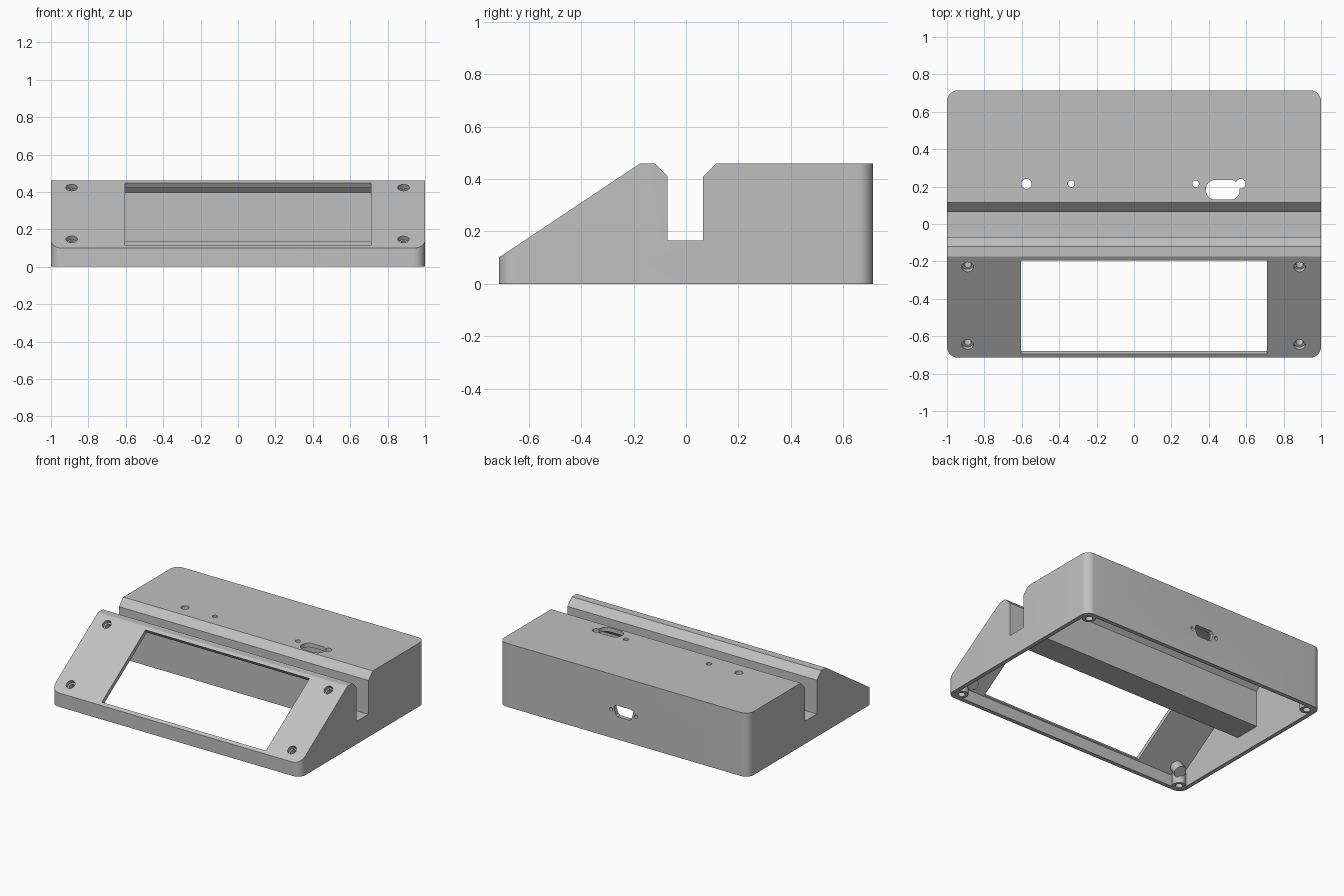
import bpy, bmesh, math
from mathutils import Vector, Matrix

if "Cube" in bpy.data.objects:
    bpy.data.objects.remove(bpy.data.objects["Cube"])

grey = bpy.data.materials.new("light_grey_plastic")
grey.diffuse_color = (0.53, 0.53, 0.53, 1)
grey.use_nodes = True
grey.node_tree.nodes["Principled BSDF"].inputs["Base Color"].default_value = grey.diffuse_color

SLOPE = math.atan2(0.36, 0.54)
NORMAL = Vector((0, -math.sin(SLOPE), math.cos(SLOPE)))


def slope_z(y):
    return 0.10 + (y + 0.715) * 0.36 / 0.54


def prism(name, pts, place, lo, hi):
    """Extrude a 2D outline; place(a, b, t) gives the 3D position."""
    bm = bmesh.new()
    low = [bm.verts.new(place(a, b, lo)) for a, b in pts]
    high = [bm.verts.new(place(a, b, hi)) for a, b in pts]
    bm.faces.new(low)
    bm.faces.new(high[::-1])
    n = len(pts)
    for i in range(n):
        j = (i + 1) % n
        bm.faces.new((low[j], low[i], high[i], high[j]))
    bmesh.ops.recalc_face_normals(bm, faces=bm.faces)
    me = bpy.data.meshes.new(name)
    bm.to_mesh(me)
    bm.free()
    ob = bpy.data.objects.new(name, me)
    bpy.context.collection.objects.link(ob)
    return ob


def rounded(hx, hy, r, cx=0, cy=0, seg=10):
    pts = []
    for k, (sx, sy) in enumerate(((1, 1), (-1, 1), (-1, -1), (1, -1))):
        for i in range(seg + 1):
            a = math.pi / 2 * (k + i / seg)
            pts.append((cx + sx * (hx - r) + r * math.cos(a),
                        cy + sy * (hy - r) + r * math.sin(a)))
    return pts


def along_x(a, b, t):
    return (t, a, b)


def along_y(a, b, t):
    return (a, t, b)


def along_z(a, b, t):
    return (a, b, t)


def rod(name, start, end, r, seg=32):
    start, end = Vector(start), Vector(end)
    d = end - start
    bm = bmesh.new()
    m = Matrix.Translation((start + end) / 2) @ d.to_track_quat('Z', 'Y').to_matrix().to_4x4()
    bmesh.ops.create_cone(bm, cap_ends=True, segments=seg, radius1=r, radius2=r,
                          depth=d.length, matrix=m)
    me = bpy.data.meshes.new(name)
    bm.to_mesh(me)
    bm.free()
    ob = bpy.data.objects.new(name, me)
    bpy.context.collection.objects.link(ob)
    return ob


def boolean(target, tool, op='DIFFERENCE'):
    mod = target.modifiers.new("cut", 'BOOLEAN')
    mod.operation, mod.solver, mod.object = op, 'EXACT', tool
    bpy.context.view_layer.objects.active = target
    bpy.ops.object.modifier_apply(modifier=mod.name)
    bpy.data.objects.remove(tool)


# Outer body: side profile trimmed to a plan with rounded corners
outer = [(-0.715, 0), (-0.715, 0.10), (-0.175, 0.46), (-0.12, 0.46), (-0.07, 0.41),
         (-0.07, 0.165), (0.065, 0.165), (0.065, 0.41), (0.115, 0.46), (0.715, 0.46), (0.715, 0)]
body = prism("enclosure_body", outer, along_x, -1.1, 1.1)
boolean(body, prism("plan", rounded(1, 0.715, 0.06), along_z, -0.2, 0.7), 'INTERSECT')

# Cavity: same profile offset by the wall thickness, open below
inner = [(-0.685, -0.05), (-0.685, 0.084), (-0.166, 0.43), (-0.132, 0.43), (-0.10, 0.398),
         (-0.10, 0.135), (0.095, 0.135), (0.095, 0.398), (0.127, 0.43), (0.685, 0.43), (0.685, -0.05)]
cavity = prism("cavity", inner, along_x, -1.1, 1.1)
boolean(cavity, prism("plan", rounded(0.97, 0.685, 0.03), along_z, -0.2, 0.7), 'INTERSECT')

# Screw bosses are left standing inside the cavity
base_screws = [(x, y) for x in (-0.93, 0.93) for y in (-0.65, 0.65)]
panel_screws = [Vector((x, y, slope_z(y))) for x in (-0.89, 0.885) for y in (-0.645, -0.23)]
for x, y in base_screws:
    boolean(cavity, rod("boss", (x, y, -0.1), (x, y, 0.6), 0.045))
for p in panel_screws:
    boolean(cavity, rod("boss", p + NORMAL * 0.05, p - NORMAL * 0.10, 0.042))
boolean(body, cavity)

# Display window through the sloped panel
c = Vector((0, -0.445, slope_z(-0.445)))
up = Vector((0, math.cos(SLOPE), math.sin(SLOPE)))
window = prism("window", [(-0.605, -0.30), (0.71, -0.30), (0.71, 0.30), (-0.605, 0.30)],
               lambda a, b, t: c + Vector((a, 0, 0)) + up * b + NORMAL * t, -0.05, 0.05)
boolean(body, window)

# Screw holes: stepped in the panel, plain in the base
for p in panel_screws:
    boolean(body, rod("hole", p + NORMAL * 0.05, p - NORMAL * 0.025, 0.031))
    boolean(body, rod("hole", p + NORMAL * 0.04, p - NORMAL * 0.085, 0.02))
for x, y in base_screws:
    boolean(body, rod("hole", (x, y, -0.05), (x, y, 0.05), 0.024))

# Top holes and oblong connector opening
for x, r in ((-0.575, 0.027), (-0.335, 0.018), (0.33, 0.018), (0.57, 0.026)):
    boolean(body, rod("hole", (x, 0.215, 0.36), (x, 0.215, 0.55), r))
boolean(body, prism("oblong", rounded(0.09, 0.053, 0.05, 0.475, 0.183), along_z, 0.36, 0.55))

# Rear connector opening with its two screw holes
port = [(-0.06, 0.245), (0.06, 0.245), (0.076, 0.232), (0.076, 0.215), (0.062, 0.175),
        (0.048, 0.165), (-0.048, 0.165), (-0.062, 0.175), (-0.076, 0.215), (-0.076, 0.232)]
boolean(body, prism("port", port, along_y, 0.6, 0.8))
for x in (-0.1, 0.1):
    boolean(body, rod("hole", (x, 0.6, 0.205), (x, 0.8, 0.205), 0.013, 20))

# Finish
body.data.materials.clear()
body.data.materials.append(grey)
for f in body.data.polygons:
    f.material_index = 0
bpy.ops.object.select_all(action='DESELECT')
body.select_set(True)
bpy.context.view_layer.objects.active = body
bpy.ops.object.shade_smooth_by_angle(angle=math.radians(25))
